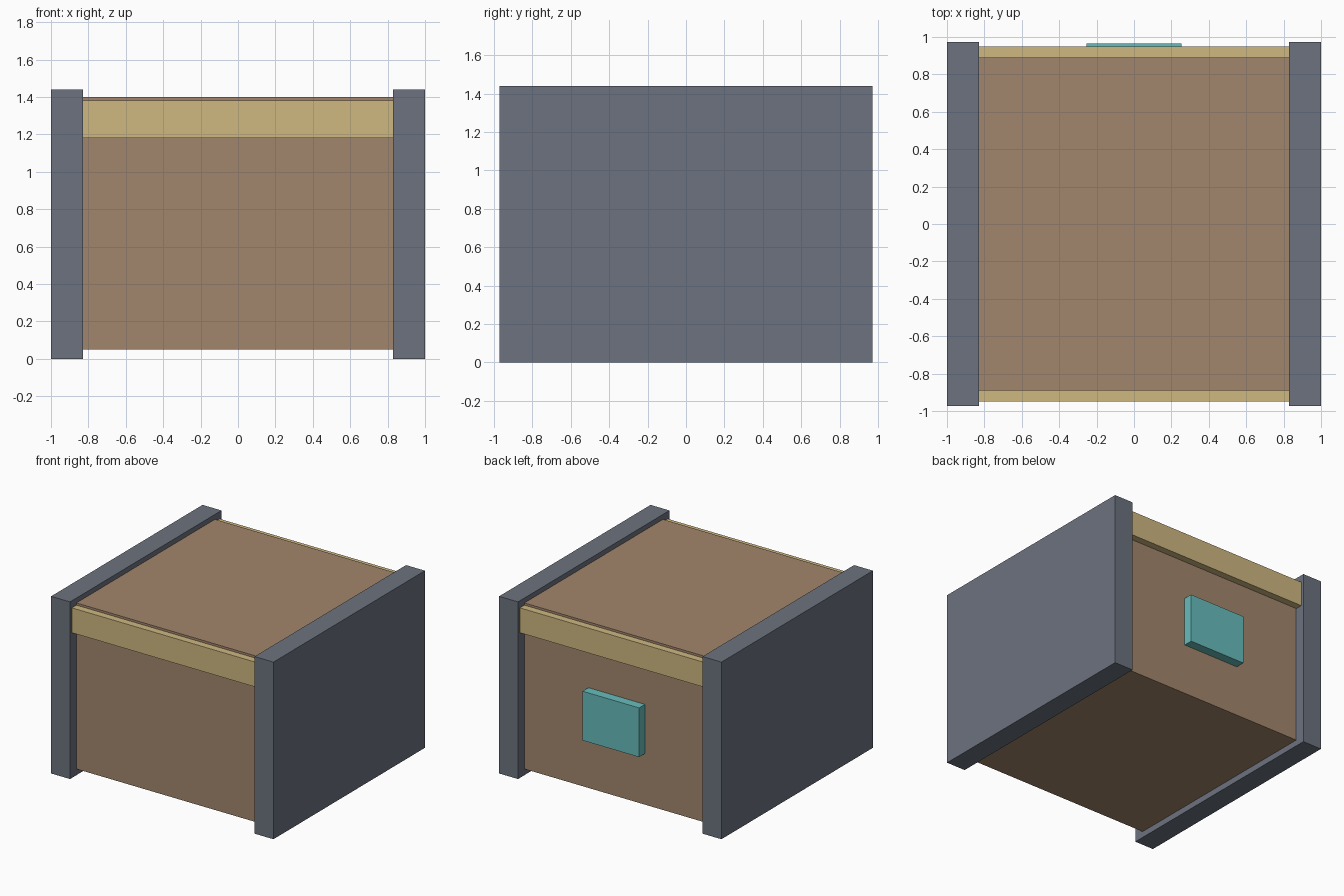
import bpy

if "Cube" in bpy.data.objects:
    bpy.data.objects.remove(bpy.data.objects["Cube"])


def material(name, rgb):
    m = bpy.data.materials.new(name)
    m.diffuse_color = (*rgb, 1)
    m.use_nodes = True
    m.node_tree.nodes["Principled BSDF"].inputs["Base Color"].default_value = m.diffuse_color
    return m


SLATE = material("slate", (0.15, 0.17, 0.21))
BROWN = material("brown", (0.36, 0.24, 0.15))
TAN = material("tan", (0.62, 0.48, 0.22))
TEAL = material("teal", (0.14, 0.50, 0.50))


def box(name, x, y, z, mat):
    """Box from (min, max) ranges on each axis."""
    bpy.ops.mesh.primitive_cube_add(
        size=1, location=[(a + b) / 2 for a, b in (x, y, z)])
    ob = bpy.context.object
    ob.name = name
    ob.scale = [b - a for a, b in (x, y, z)]
    bpy.ops.object.transform_apply(location=False, rotation=False, scale=True)
    ob.data.materials.append(mat)
    return ob


# Main body, raised slightly off the floor
box("body", (-0.83, 0.83), (-0.89, 0.89), (0.05, 1.40), BROWN)

# Tall side panels
for side, s in (("left", -1), ("right", 1)):
    box(side + "_side_panel", sorted((0.83 * s, s)), (-0.973, 0.973),
        (0, 1.44), SLATE)

# Trim strips near the top of the front and back
for side, s in (("front", -1), ("back", 1)):
    box(side + "_trim", (-0.83, 0.83), sorted((0.89 * s, 0.948 * s)),
        (1.18, 1.382), TAN)

# Raised plate on the back
box("back_plate", (-0.254, 0.254), (0.89, 0.965), (0.465, 0.865), TEAL)
